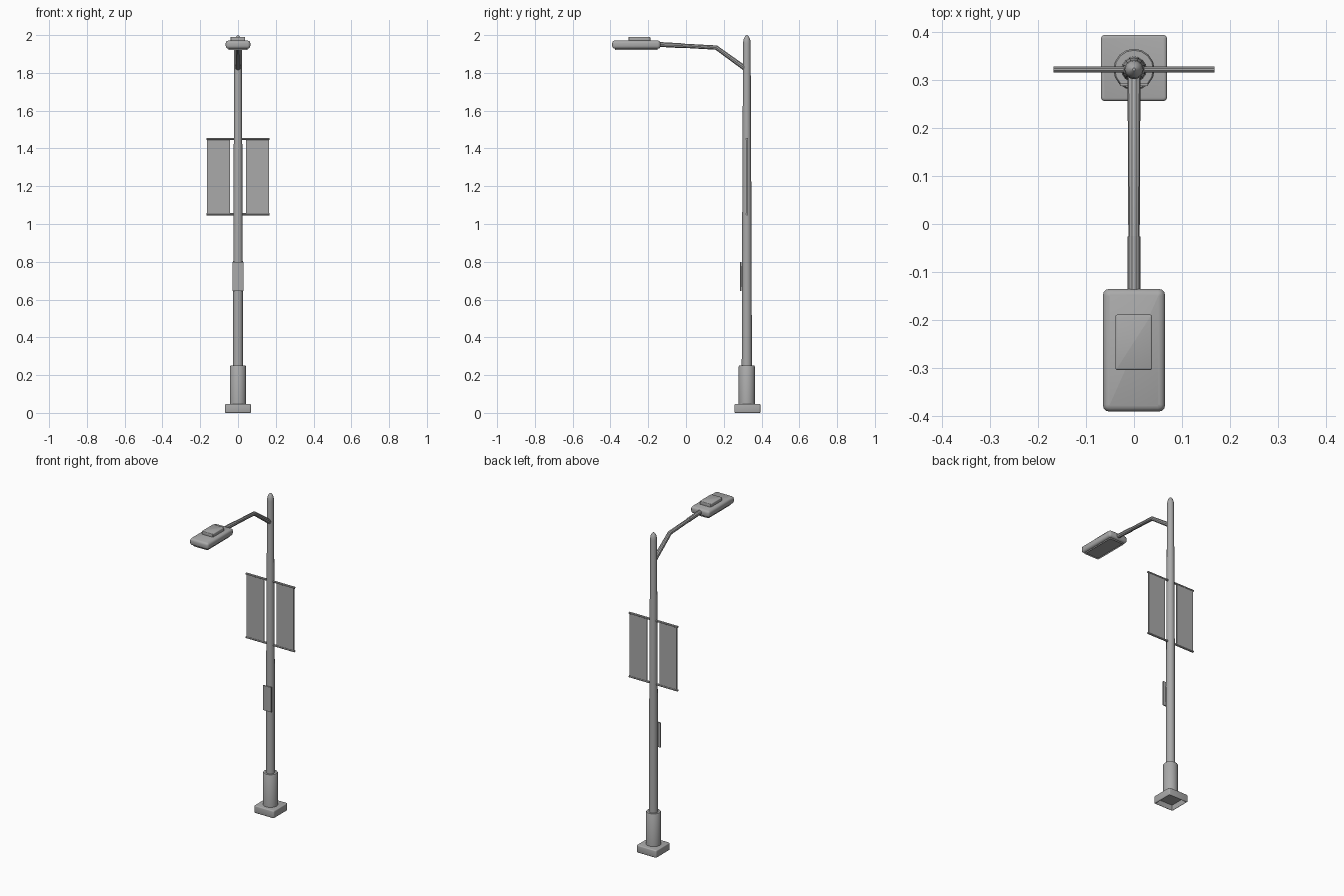
import bpy, bmesh, math
from mathutils import Vector

if "Cube" in bpy.data.objects:
    bpy.data.objects.remove(bpy.data.objects["Cube"], do_unlink=True)

grey = bpy.data.materials.new("street_grey")
grey.use_nodes = True
COLOUR = (0.4, 0.4, 0.4, 1)
grey.diffuse_color = COLOUR
grey.node_tree.nodes["Principled BSDF"].inputs["Base Color"].default_value = COLOUR
POLE_Y = 0.322


def finish(name, bm, smooth=True):
    bmesh.ops.recalc_face_normals(bm, faces=bm.faces)
    mesh = bpy.data.meshes.new(name)
    bm.to_mesh(mesh)
    bm.free()
    mesh.materials.append(grey)
    ob = bpy.data.objects.new(name, mesh)
    bpy.context.collection.objects.link(ob)
    if smooth:
        bpy.ops.object.select_all(action='DESELECT')
        ob.select_set(True)
        bpy.context.view_layer.objects.active = ob
        bpy.ops.object.shade_smooth_by_angle(angle=math.radians(35))
    return ob


def box(name, low, high, corner=0.0, edge=0.0, recess=None):
    """Box with rounded upright corners, softened rims and an optional recessed underside."""
    low, high = Vector(low), Vector(high)
    size, mid = high - low, (low + high) / 2
    bm = bmesh.new()
    bmesh.ops.create_cube(bm, size=1)
    for v in bm.verts:
        v.co = Vector(a * b for a, b in zip(v.co, size)) + mid
    if corner:
        upright = [e for e in bm.edges if abs(e.verts[0].co.z - e.verts[1].co.z) > size.z / 2]
        bmesh.ops.bevel(bm, geom=upright, offset=corner, segments=3, profile=0.5, affect='EDGES')
    if edge:
        rims = [e for e in bm.edges if len(e.link_faces) == 2 and
                any(abs(f.normal.z) > 0.9 for f in e.link_faces)]
        bmesh.ops.bevel(bm, geom=rims, offset=edge, segments=3, profile=0.5, affect='EDGES')
    if recess:
        bm.normal_update()
        under = min(bm.faces, key=lambda f: f.calc_center_median().z)
        bmesh.ops.inset_region(bm, faces=[under], thickness=recess[0], depth=0)
        for v in under.verts:
            v.co.z += recess[1]
        # duplicate the rim as separate walls so the underside reads as hollow
    return finish(name, bm)


def tube(name, stations, sides=12):
    """Loft rings of (centre, radius, axis) into a closed tube."""
    bm = bmesh.new()
    rings = []
    for centre, radius, axis in stations:
        turn = Vector(axis).to_track_quat('Z', 'Y')
        rings.append([bm.verts.new(Vector(centre) + turn @ Vector(
            (radius * math.cos(math.tau * i / sides), radius * math.sin(math.tau * i / sides), 0)))
            for i in range(sides)])
    for a, b in zip(rings, rings[1:]):
        for i in range(sides):
            j = (i + 1) % sides
            bm.faces.new((a[i], a[j], b[j], b[i]))
    bm.faces.new(rings[0])
    bm.faces.new(rings[-1])
    return finish(name, bm)


def column(name, profile, sides=16):
    return tube(name, [((0, POLE_Y, z), r, (0, 0, 1)) for z, r in profile], sides)


# Foot, sleeve and tapered pole with a domed tip
box("base_plate", (-0.069, POLE_Y - 0.066, 0), (0.069, 0.394, 0.047), 0.008, 0.006, (0.006, 0.03))
column("base_sleeve", [(0.04, 0.043), (0.245, 0.043), (0.25, 0.04)])
column("pole", [(0.24, 0.027), (1.0, 0.0245), (1.955, 0.02), (1.975, 0.018),
                (1.99, 0.012), (2.0, 0.003)])

# Bent lamp arm
root, bend, tip = Vector((0, 0.318, 1.82)), Vector((0, 0.16, 1.934)), Vector((0, -0.15, 1.951))
rise, reach = (bend - root).normalized(), (tip - bend).normalized()
tube("lamp_arm", [(root, 0.014, rise), (bend, 0.0125, rise + reach), (tip, 0.0115, reach)], 10)
tube("arm_collar", [(tip.lerp(bend, 0.4), 0.0135, reach), (tip, 0.0135, reach)], 10)

# Lamp head with cover on top and lens below
box("lamp_head", (-0.065, -0.391, 1.928), (0.065, -0.135, 1.971), 0.014, 0.014)
box("lamp_cover", (-0.039, -0.304, 1.965), (0.038, -0.189, 1.991), 0.004, 0.004)
box("lamp_lens", (-0.05, -0.375, 1.92), (0.05, -0.15, 1.935), 0.008, 0.0, (0.005, 0.005))

# Banner pair hung between crossbars
for label, z in (("upper", 1.45), ("lower", 1.052)):
    tube(label + "_banner_rod", [((-0.168, POLE_Y, z), 0.0065, (1, 0, 0)),
                                 ((0.168, POLE_Y, z), 0.0065, (1, 0, 0))], 10)
for label, side in (("left", 1), ("right", -1)):
    near, far = sorted((side * 0.043, side * 0.163))
    box(label + "_banner", (near, POLE_Y - 0.004, 1.052), (far, POLE_Y + 0.004, 1.45))

# Notice plate on the front of the pole
box("notice_plate", (-0.029, 0.287, 0.645), (0.029, 0.294, 0.8), 0.001)
box("notice_bracket", (-0.012, 0.292, 0.67), (0.012, 0.31, 0.775))
